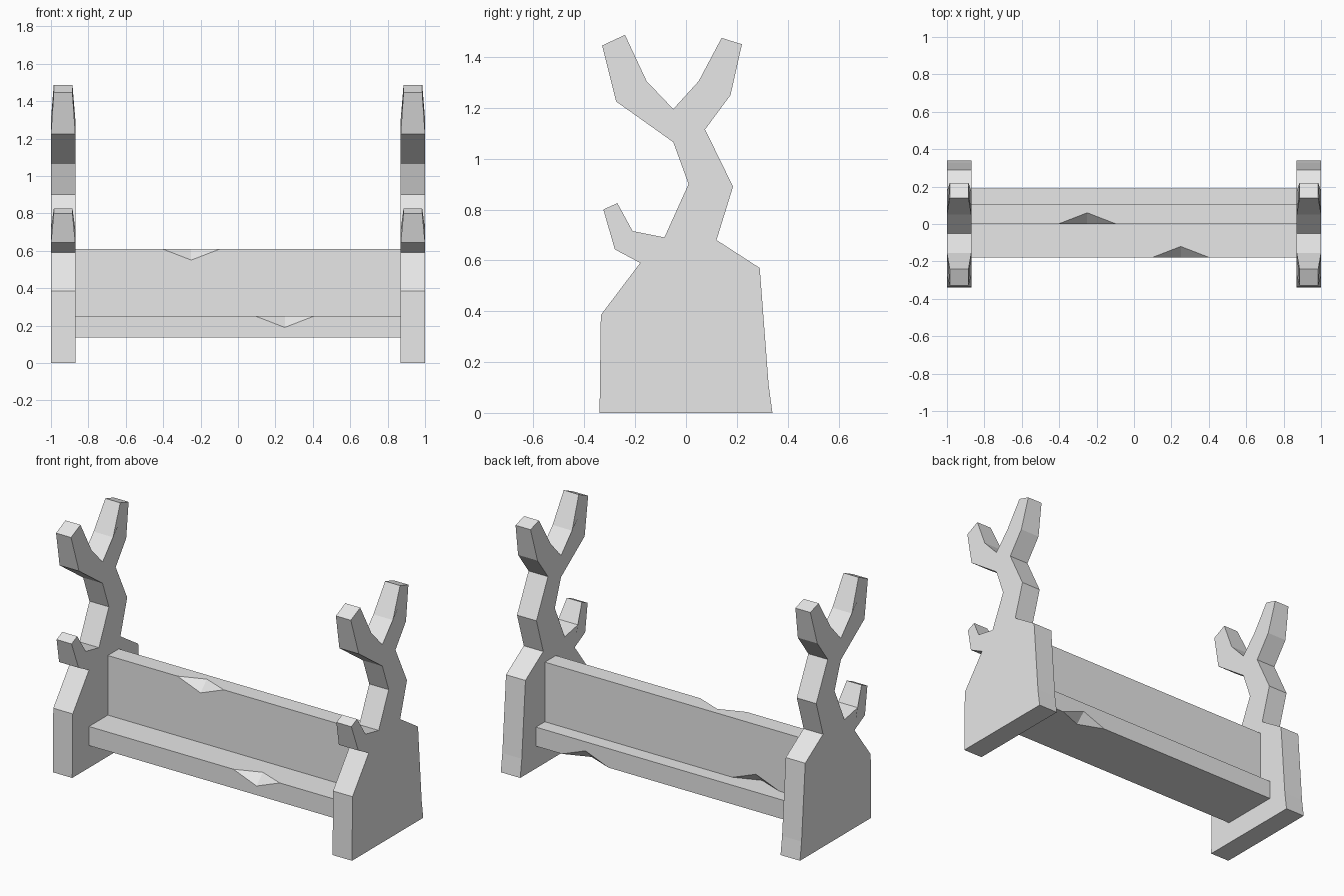
import bpy, bmesh

cube = bpy.data.objects.get("Cube")
if cube:
    bpy.data.objects.remove(cube, do_unlink=True)

GREY = (0.8, 0.8, 0.8, 1)
mat = bpy.data.materials.new("plain grey")
mat.use_nodes = True
mat.diffuse_color = GREY
mat.node_tree.nodes["Principled BSDF"].inputs["Base Color"].default_value = GREY


def finish(name, bm):
    bmesh.ops.recalc_face_normals(bm, faces=bm.faces)
    mesh = bpy.data.meshes.new(name)
    bm.to_mesh(mesh)
    bm.free()
    mesh.materials.append(mat)
    obj = bpy.data.objects.new(name, mesh)
    bpy.context.collection.objects.link(obj)
    return obj


INNER, OUTER, TAPER = 0.87, 1.0, 0.015

# Branching end panel outline (y, z); a third value marks a tapered branch tip
OUTLINE = [
    (-0.34, 0), (0.34, 0), (0.325, 0.11), (0.29, 0.57), (0.12, 0.68),
    (0.185, 0.89), (0.075, 1.115), (0.175, 1.25), (0.22, 1.45, "tip"),
    (0.14, 1.475, "tip"), (0.05, 1.305), (-0.05, 1.195), (-0.155, 1.305),
    (-0.24, 1.487, "tip"), (-0.33, 1.445, "tip"), (-0.275, 1.225),
    (-0.05, 1.065), (0.01, 0.9), (-0.085, 0.69), (-0.21, 0.715),
    (-0.27, 0.825, "tip"), (-0.325, 0.8, "tip"), (-0.28, 0.643),
    (-0.18, 0.59), (-0.335, 0.385),
]


def end_panel(name, side):
    bm = bmesh.new()
    inner, outer = [], []
    for y, z, *tip in OUTLINE:
        inset = TAPER if tip else 0
        inner.append(bm.verts.new((side * (INNER + inset), y, z)))
        outer.append(bm.verts.new((side * (OUTER - inset), y, z)))
    bm.faces.new(inner)
    bm.faces.new(outer)
    for i in range(len(inner)):
        bm.faces.new((inner[i - 1], inner[i], outer[i], outer[i - 1]))
    return finish(name, bm)


def notched_board(name, y0, y1, z0, z1, front_x, back_x):
    """Box with a chip in its top front edge and one in its bottom back edge."""
    bm = bmesh.new()
    corner = {(sx, y, z): bm.verts.new((sx * INNER, y, z))
              for sx in (-1, 1) for y in (y0, y1) for z in (z0, z1)}

    def chip(x, y, z, inward, half=0.155, depth=0.06):
        points = ((x - half, y, z), (x + half, y, z),
                  (x, y, z - inward * depth), (x, y + inward * depth, z))
        a, b, on_side, on_flat = [bm.verts.new(p) for p in points]
        bm.faces.new((a, on_side, on_flat))
        bm.faces.new((b, on_flat, on_side))
        return (a, on_side, b), (a, on_flat, b)

    front_chip, top_chip = chip(front_x, y0, z1, 1)
    back_chip, bottom_chip = chip(back_x, y1, z0, -1)

    # Long sides: chipped edge first, then the opposite plain edge
    for path, edge, far in ((front_chip, (y0, z1), (y0, z0)),
                            (top_chip, (y0, z1), (y1, z1)),
                            (back_chip, (y1, z0), (y1, z1)),
                            (bottom_chip, (y1, z0), (y0, z0))):
        bm.faces.new((corner[(-1, *edge)], *path, corner[(1, *edge)],
                      corner[(1, *far)], corner[(-1, *far)]))
    # Ends
    for sx in (-1, 1):
        bm.faces.new([corner[(sx, y, z)] for y, z in
                      ((y0, z0), (y1, z0), (y1, z1), (y0, z1))])
    return finish(name, bm)


end_panel("left_end_panel", 1)
end_panel("right_end_panel", -1)
notched_board("shelf_board", -0.18, 0.19, 0.135, 0.25, 0.25, 0.54)
notched_board("back_board", 0, 0.105, 0.25, 0.61, -0.25, -0.54)
